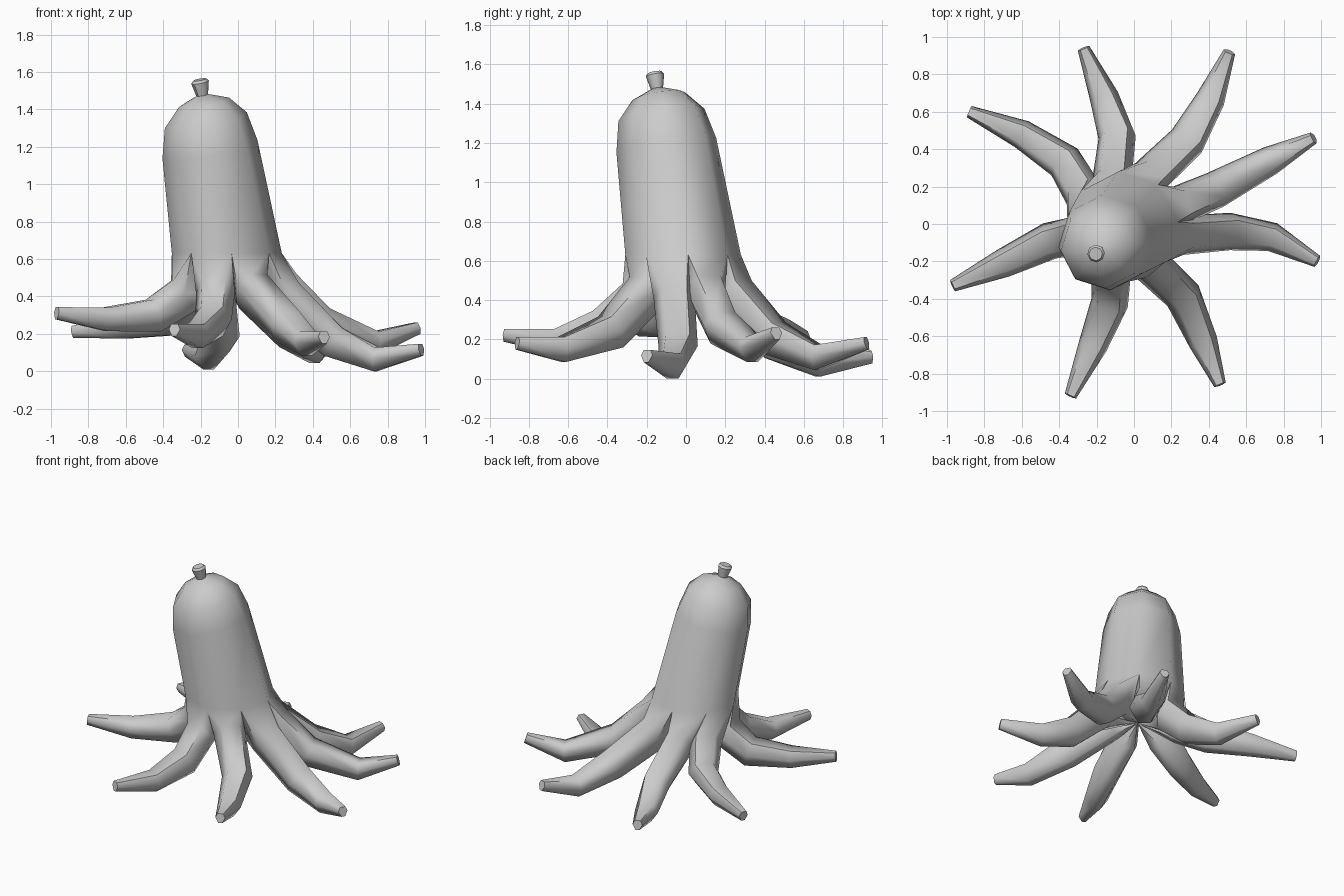
import bpy, bmesh, math
from mathutils import Vector

if "Cube" in bpy.data.objects:
    bpy.data.objects.remove(bpy.data.objects["Cube"])

bm = bmesh.new()
SIDES = 8
START = math.radians(5)
TILT = Vector((-0.18, -0.16, 1)).normalized()


def ring(target, c, r, tilt=TILT, n=SIDES):
    # ring of vertices, sheared so it lies square to the leaning axis
    out = []
    for i in range(n):
        a = START + i * 2 * math.pi / n
        dx, dy = r * math.cos(a), r * math.sin(a)
        dz = -(tilt.x * dx + tilt.y * dy) / tilt.z
        out.append(target.verts.new((c[0] + dx, c[1] + dy, c[2] + dz)))
    return out


def bridge(target, a, b):
    n = len(a)
    for i in range(n):
        target.faces.new((a[i], a[(i + 1) % n], b[(i + 1) % n], b[i]))


def finish(target, name, angle):
    bmesh.ops.remove_doubles(target, verts=target.verts, dist=0.0005)
    bmesh.ops.recalc_face_normals(target, faces=target.faces)
    me = bpy.data.meshes.new(name)
    target.to_mesh(me)
    target.free()
    ob = bpy.data.objects.new(name, me)
    bpy.context.collection.objects.link(ob)
    bpy.ops.object.select_all(action='DESELECT')
    ob.select_set(True)
    bpy.context.view_layer.objects.active = ob
    bpy.ops.object.shade_smooth_by_angle(angle=math.radians(angle))
    return ob


# leaning sausage body with rounded top
UP = Vector((0, 0, 1))
rings = [ring(bm, (-0.06, -0.015, 0.64), 0.295, UP),
         ring(bm, (-0.15, -0.10, 1.195), 0.255),
         ring(bm, (-0.172, -0.125, 1.35), 0.22),
         ring(bm, (-0.182, -0.138, 1.445), 0.135),
         ring(bm, (-0.192, -0.148, 1.485), 0.03)]
for a, b in zip(rings, rings[1:]):
    bridge(bm, a, b)
bm.faces.new(rings[-1])

# eight splayed tentacles: centre path, then half widths
W = (0.105, 0.1, 0.078, 0.033)
H = (0.12, 0.105, 0.075, 0.038)
paths = [
    [(0.24, 0.10, 0.45), (0.43, 0.18, 0.27), (0.73, 0.34, 0.16), (0.96, 0.46, 0.24)],
    [(0.08, 0.25, 0.43), (0.28, 0.44, 0.22), (0.41, 0.67, 0.12), (0.51, 0.92, 0.19)],
    [(-0.12, 0.22, 0.41), (-0.09, 0.46, 0.19), (-0.16, 0.68, 0.085), (-0.27, 0.94, 0.12)],
    [(-0.27, 0.16, 0.41), (-0.37, 0.33, 0.29), (-0.60, 0.48, 0.25), (-0.88, 0.60, 0.22)],
    [(-0.29, -0.06, 0.42), (-0.45, -0.09, 0.31), (-0.70, -0.21, 0.29), (-0.97, -0.33, 0.32)],
    [(-0.12, -0.25, 0.42), (-0.13, -0.42, 0.28), (-0.22, -0.65, 0.20), (-0.34, -0.92, 0.23)],
    [(0.07, -0.20, 0.45), (0.26, -0.38, 0.25), (0.37, -0.63, 0.16), (0.46, -0.86, 0.19)],
    [(0.26, -0.06, 0.41), (0.51, -0.04, 0.17), (0.74, -0.07, 0.075), (0.98, -0.20, 0.125)],
]
SECTION = [(1, 0.05), (0.6, 0.8), (-0.6, 0.8), (-1, 0.05), (-0.4, -0.9), (0.4, -0.9)]
hub = Vector((-0.03, 0.0, 0.42))

for k, path in enumerate(paths):
    right = rings[0][k].co
    left = rings[0][(k + 1) % SIDES].co
    # the root is a wedge slice of the body running in to the hub
    prev = [bm.verts.new(p) for p in (left, left, right, right, hub, hub)]
    pts = [((left + right) / 2 + hub) / 2] + [Vector(p) for p in path]
    for i in range(1, 5):
        t = (pts[min(i + 1, 4)] - pts[i - 1]).normalized()
        s = Vector((-t.y, t.x, 0)).normalized()
        n = t.cross(s)
        cur = [bm.verts.new(pts[i] + s * u * W[i - 1] + n * v * H[i - 1]) for u, v in SECTION]
        bridge(bm, prev, cur)
        prev = cur
    bm.faces.new(prev)

body = finish(bm, "sausage_body_with_tentacles", 62)

# flared knotted end on top
kb = bmesh.new()
knob = [ring(kb, (-0.188, -0.145, 1.465), 0.027),
        ring(kb, (-0.203, -0.158, 1.553), 0.047),
        ring(kb, (-0.205, -0.160, 1.567), 0.036)]
for a, b in zip(knob, knob[1:]):
    bridge(kb, a, b)
kb.faces.new(knob[0])
kb.faces.new(knob[-1])
stalk = finish(kb, "tied_end", 45)

# rest on the ground
low = min(v.co.z for v in body.data.vertices)
for ob in (body, stalk):
    for v in ob.data.vertices:
        v.co.z -= low
